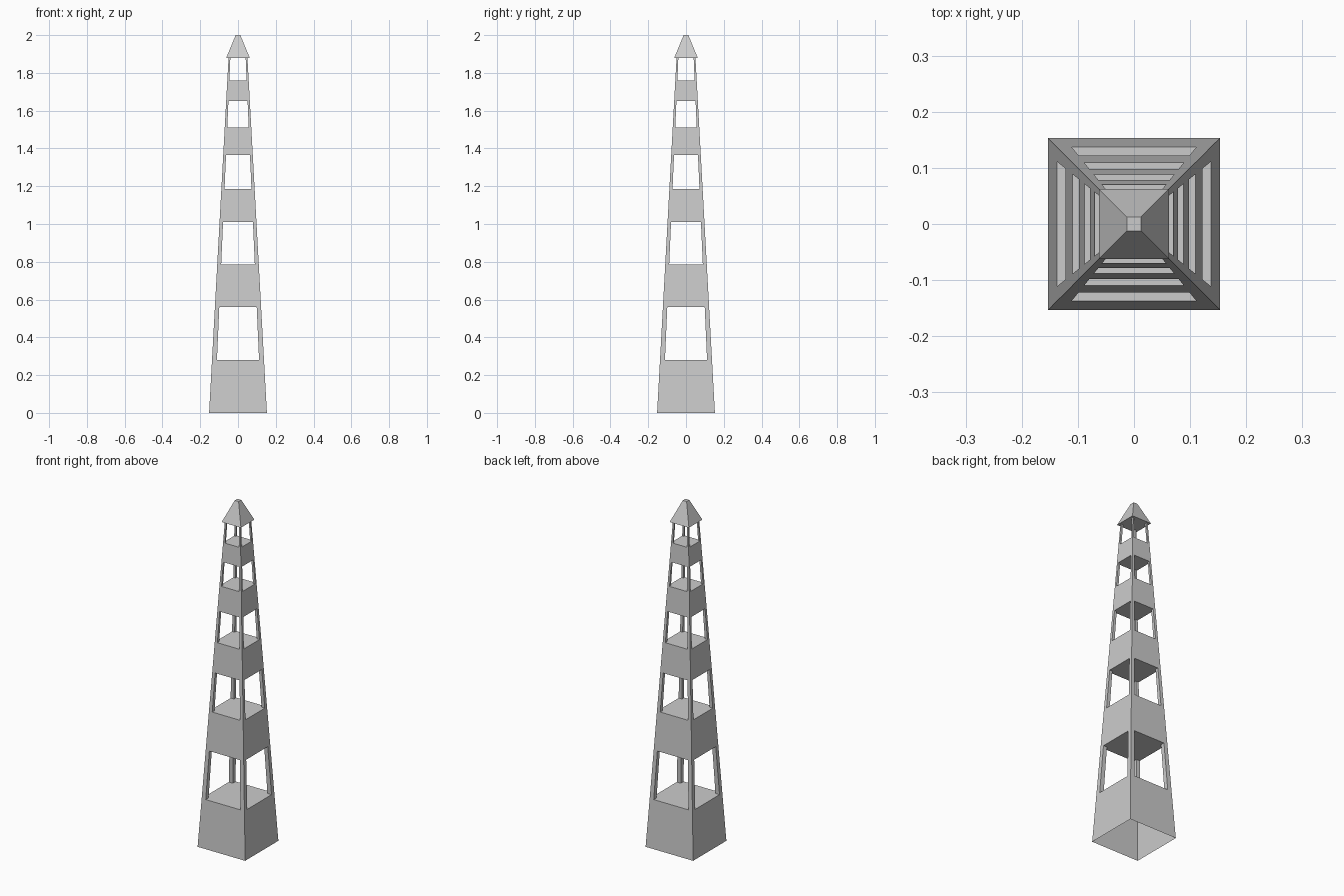
import bpy, bmesh

if "Cube" in bpy.data.objects:
    bpy.data.objects.remove(bpy.data.objects["Cube"])

BASE, TOP, TOP_Z = 0.153, 0.05, 1.88   # half widths of the tapering tower
OPEN = 0.81                            # opening width relative to tower width


def half(z):
    return BASE + (TOP - BASE) * z / TOP_Z


def prism(bm, rect0, z0, rect1, z1, bottom=True, top=True):
    """Tapered box between two rectangles (x0, y0, x1, y1)."""
    rings = []
    for (x0, y0, x1, y1), z in ((rect0, z0), (rect1, z1)):
        rings.append([bm.verts.new((x, y, z)) for x, y in
                      ((x0, y0), (x1, y0), (x1, y1), (x0, y1))])
    a, b = rings
    for i in range(4):
        j = (i + 1) % 4
        bm.faces.new((a[i], a[j], b[j], b[i]))
    if bottom:
        bm.faces.new(a[::-1])
    if top:
        bm.faces.new(b)


def finish(bm, name):
    mesh = bpy.data.meshes.new(name)
    bm.to_mesh(mesh)
    bm.free()
    obj = bpy.data.objects.new(name, mesh)
    bpy.context.collection.objects.link(obj)
    return obj


def square(h):
    return (-h, -h, h, h)


def corner(z, sx, sy):
    a, b = half(z) * OPEN, half(z)
    xs, ys = sorted((sx * a, sx * b)), sorted((sy * a, sy * b))
    return (xs[0], ys[0], xs[1], ys[1])


# Solid tiers; the lowest is open underneath
tiers = [(0, 0.28), (0.56, 0.785), (1.01, 1.185), (1.365, 1.51), (1.65, 1.76)]
for i, (z0, z1) in enumerate(tiers):
    bm = bmesh.new()
    prism(bm, square(half(z0)), z0, square(half(z1)), z1, bottom=i > 0)
    finish(bm, "base_tier" if i == 0 else f"tier_{i}")

# Four corner posts in each open storey
ends = [t[0] for t in tiers[1:]] + [TOP_Z]
for i, (tier, z1) in enumerate(zip(tiers, ends)):
    z0 = tier[1]
    bm = bmesh.new()
    for sx in (-1, 1):
        for sy in (-1, 1):
            prism(bm, corner(z0, sx, sy), z0, corner(z1, sx, sy), z1,
                  bottom=False, top=False)
    finish(bm, f"corner_posts_{i + 1}")

# Pyramid roof with a small flat tip
bm = bmesh.new()
prism(bm, square(0.062), TOP_Z, square(0.0125), 2.0)
finish(bm, "roof_cap")
